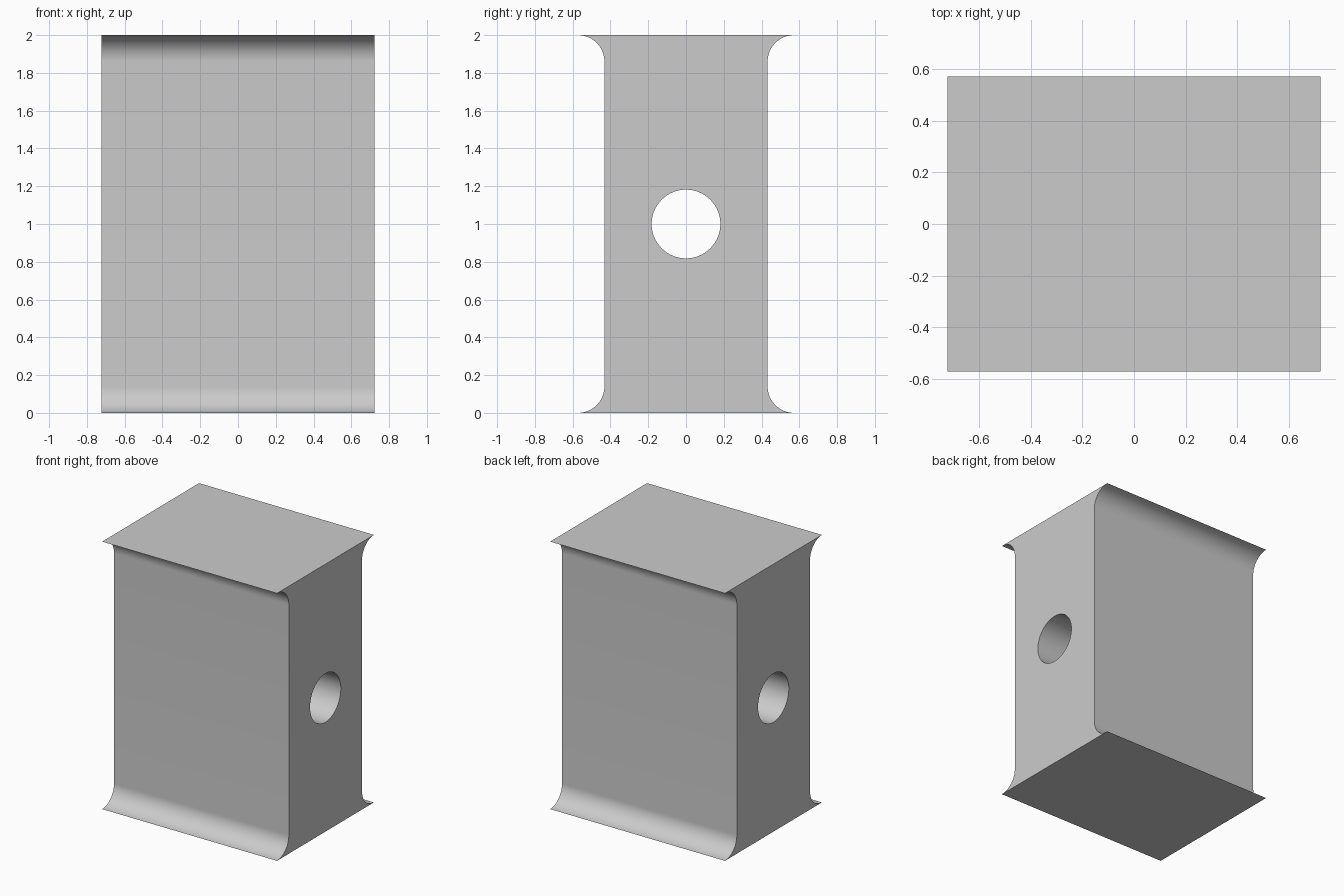
import bpy, bmesh
from math import sin, cos, pi

cube = bpy.data.objects.get("Cube")
if cube:
    bpy.data.objects.remove(cube, do_unlink=True)

HALF_WIDTH = 0.723
HEIGHT = 2.0
WAIST = 0.432      # half depth of the straight walls
FILLET = 0.14      # radius of the concave flares
HOLE = 0.182       # radius of the through hole
STEPS = 20
SEGMENTS = 64

# Plain grey material
grey = bpy.data.materials.new("plain grey")
grey.use_nodes = True
colour = (0.6, 0.6, 0.6, 1)
grey.diffuse_color = colour
grey.node_tree.nodes["Principled BSDF"].inputs["Base Color"].default_value = colour

# Side profile: concave quarter circles flaring out to the top and bottom edges
angles = [i / STEPS * pi / 2 for i in range(STEPS + 1)]
lower = [(WAIST + FILLET * (1 - sin(a)), FILLET * (1 - cos(a))) for a in angles]
upper = [(y, HEIGHT - z) for y, z in reversed(lower)]
side = lower + upper
outline = side + [(-y, z) for y, z in reversed(side)]

# Round hole through the middle
turns = [2 * pi * i / SEGMENTS for i in range(SEGMENTS)]
hole = [(HOLE * cos(a), HEIGHT / 2 + HOLE * sin(a)) for a in turns]

# Walls between both ends, then the two pierced end faces
bm = bmesh.new()
end_edges = {-1: [], 1: []}
for loop in (outline, hole):
    rings = {s: [bm.verts.new((s * HALF_WIDTH, y, z)) for y, z in loop] for s in (-1, 1)}
    for i in range(len(loop)):
        j = (i + 1) % len(loop)
        bm.faces.new((rings[-1][i], rings[-1][j], rings[1][j], rings[1][i]))
        for s, ring in rings.items():
            end_edges[s].append(bm.edges.get((ring[i], ring[j])))
for s, edges in end_edges.items():
    bmesh.ops.triangle_fill(bm, use_beauty=True, use_dissolve=False,
                            edges=edges, normal=(s, 0, 0))
bmesh.ops.recalc_face_normals(bm, faces=bm.faces[:])

mesh = bpy.data.meshes.new("flared_block")
bm.to_mesh(mesh)
bm.free()
mesh.materials.append(grey)
block = bpy.data.objects.new("flared_block", mesh)
bpy.context.collection.objects.link(block)

# Smooth fillets and bore, crisp edges
bpy.ops.object.select_all(action='DESELECT')
block.select_set(True)
bpy.context.view_layer.objects.active = block
bpy.ops.object.shade_smooth_by_angle(angle=pi / 6)
